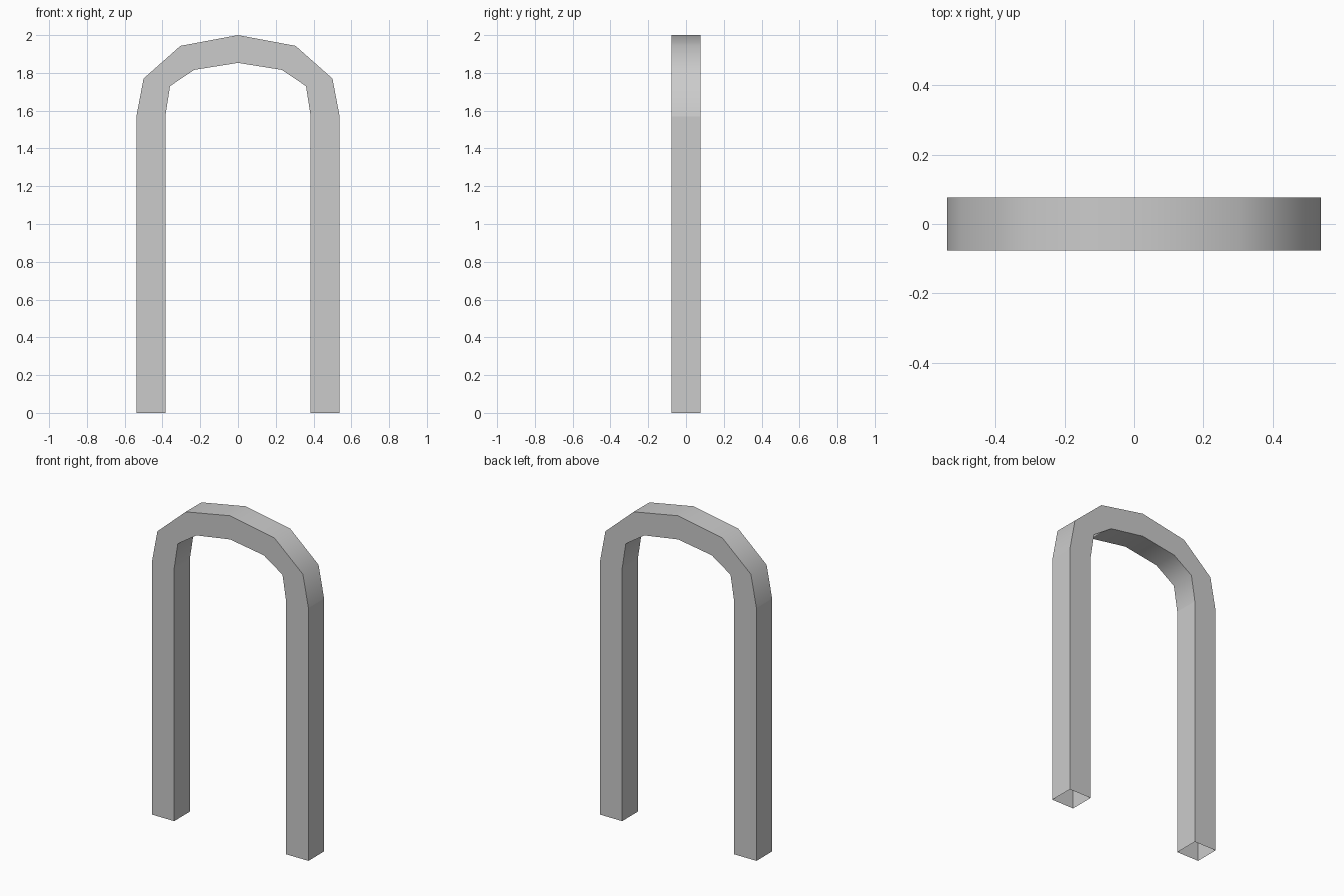
import bpy, bmesh

if "Cube" in bpy.data.objects:
    bpy.data.objects.remove(bpy.data.objects["Cube"])

HALF_DEPTH = 0.077

# Right half of the arch: (outer x, z), (inner x, z) from foot to crown
half = [
    ((0.538, 0.0), (0.385, 0.0)),
    ((0.538, 1.57), (0.385, 1.57)),
    ((0.50, 1.77), (0.36, 1.73)),
    ((0.305, 1.943), (0.232, 1.816)),
    ((0.0, 2.0), (0.0, 1.853)),
]
mirrored = [tuple((-x, z) for x, z in pair) for pair in reversed(half[:-1])]
path = half + mirrored

bm = bmesh.new()

# Square cross-section at each station
rings = []
for (ox, oz), (ix, iz) in path:
    rings.append([bm.verts.new(co) for co in (
        (ox, -HALF_DEPTH, oz), (ox, HALF_DEPTH, oz),
        (ix, HALF_DEPTH, iz), (ix, -HALF_DEPTH, iz))])

# Skin between stations; feet stay open, straight legs stay flat
last = len(rings) - 2
for s, (a, b) in enumerate(zip(rings, rings[1:])):
    for i in range(4):
        j = (i + 1) % 4
        face = bm.faces.new((a[i], a[j], b[j], b[i]))
        face.smooth = 0 < s < last

bm.normal_update()
# Make sure the skin faces outward
outer = bm.faces[:][0]
if outer.normal.x < 0:
    bmesh.ops.reverse_faces(bm, faces=bm.faces[:])

# Keep the long corner edges crisp
for edge in bm.edges:
    if len(edge.link_faces) == 2 and edge.calc_face_angle() > 1.0:
        edge.smooth = False

mesh = bpy.data.meshes.new("arch_frame")
bm.to_mesh(mesh)
bm.free()
bpy.context.collection.objects.link(bpy.data.objects.new("arch_frame", mesh))
